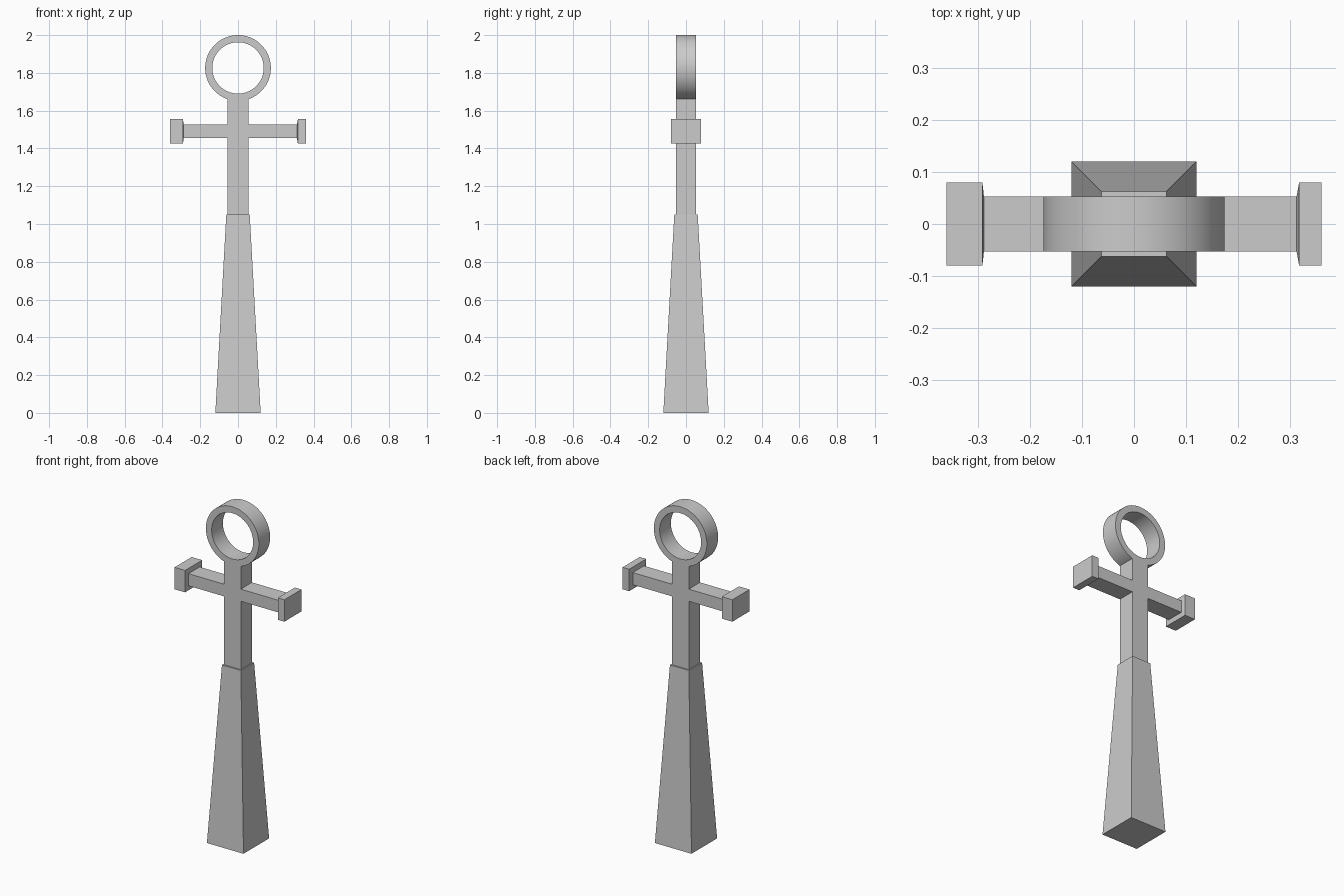
import bpy, bmesh, math

if "Cube" in bpy.data.objects:
    bpy.data.objects.remove(bpy.data.objects["Cube"])

# Main dimensions
HALF_W, HALF_D = 0.055, 0.0525      # shaft half width, half depth
BASE_TOP = 1.049
BAR_Z, BAR_H = 1.49, 0.036          # crossbar centre and half height
RING_Z, R_OUT, R_IN = 1.826, 0.174, 0.136
NECK_L, NECK_R = -0.288, 0.312      # inner faces of the two end caps


def loft(name, sections, cap_start=True):
    """Skin a stack of four-point sections into a flat-faced solid."""
    bm = bmesh.new()
    rings = [[bm.verts.new(p) for p in s] for s in sections]
    for a, b in zip(rings, rings[1:]):
        for i in range(4):
            j = (i + 1) % 4
            bm.faces.new((a[i], a[j], b[j], b[i]))
    bm.faces.new(rings[-1])
    if cap_start:
        bm.faces.new(rings[0][::-1])
    bmesh.ops.recalc_face_normals(bm, faces=bm.faces)
    me = bpy.data.meshes.new(name)
    bm.to_mesh(me)
    bm.free()
    ob = bpy.data.objects.new(name, me)
    bpy.context.collection.objects.link(ob)
    return ob


CORNERS = ((-1, -1), (1, -1), (1, 1), (-1, 1))


def square(z, h):
    return [(sx * h, sy * h, z) for sx, sy in CORNERS]


def end_section(x, hy, hz):
    return [(x, sy * hy, BAR_Z + sz * hz) for sy, sz in CORNERS]


# Tapered square base
loft("tapered_base", [square(0, 0.12), square(BASE_TOP, 0.062)])

# Crossbar end caps with a slightly sloped inner shoulder
for name, neck, shoulder, end in (("left_end_cap", NECK_L, -0.291, -0.36),
                                  ("right_end_cap", NECK_R, 0.317, 0.36)):
    loft(name, [end_section(neck, HALF_D, BAR_H),
                end_section(shoulder, 0.08, 0.065),
                end_section(end, 0.08, 0.065)], cap_start=False)

# Shaft, crossbar and ring: one outline with a round hole
lo, hi = BAR_Z - BAR_H, BAR_Z + BAR_H
gap = math.asin(HALF_W / R_OUT)
N = 64
outline = [(-HALF_W, hi), (NECK_L, hi), (NECK_L, lo), (-HALF_W, lo),
           (-HALF_W, BASE_TOP), (HALF_W, BASE_TOP),
           (HALF_W, lo), (NECK_R, lo), (NECK_R, hi), (HALF_W, hi)]
for i in range(N + 1):
    a = -math.pi / 2 + gap + (2 * math.pi - 2 * gap) * i / N
    outline.append((R_OUT * math.cos(a), RING_Z + R_OUT * math.sin(a)))
hole = [(R_IN * math.cos(2 * math.pi * i / N), RING_Z + R_IN * math.sin(2 * math.pi * i / N))
        for i in range(N)]

cu = bpy.data.curves.new("ringed_cross", 'CURVE')
cu.dimensions = '2D'
cu.fill_mode = 'BOTH'
cu.extrude = HALF_D
for pts in (outline, hole):
    sp = cu.splines.new('POLY')
    sp.points.add(len(pts) - 1)
    for p, (x, z) in zip(sp.points, pts):
        p.co = (x, z, 0, 1)
    sp.use_cyclic_u = True
cross = bpy.data.objects.new("ringed_cross", cu)
cross.rotation_euler.x = math.pi / 2
bpy.context.collection.objects.link(cross)

# Turn into a clean mesh, smooth only around the ring
bpy.ops.object.select_all(action='DESELECT')
cross.select_set(True)
bpy.context.view_layer.objects.active = cross
bpy.ops.object.convert(target='MESH')
cross = bpy.context.view_layer.objects.active
bm = bmesh.new()
bm.from_mesh(cross.data)
bmesh.ops.remove_doubles(bm, verts=bm.verts, dist=0.0001)
bmesh.ops.recalc_face_normals(bm, faces=bm.faces)
bm.to_mesh(cross.data)
bm.free()
bpy.ops.object.shade_smooth_by_angle(angle=math.radians(30))
